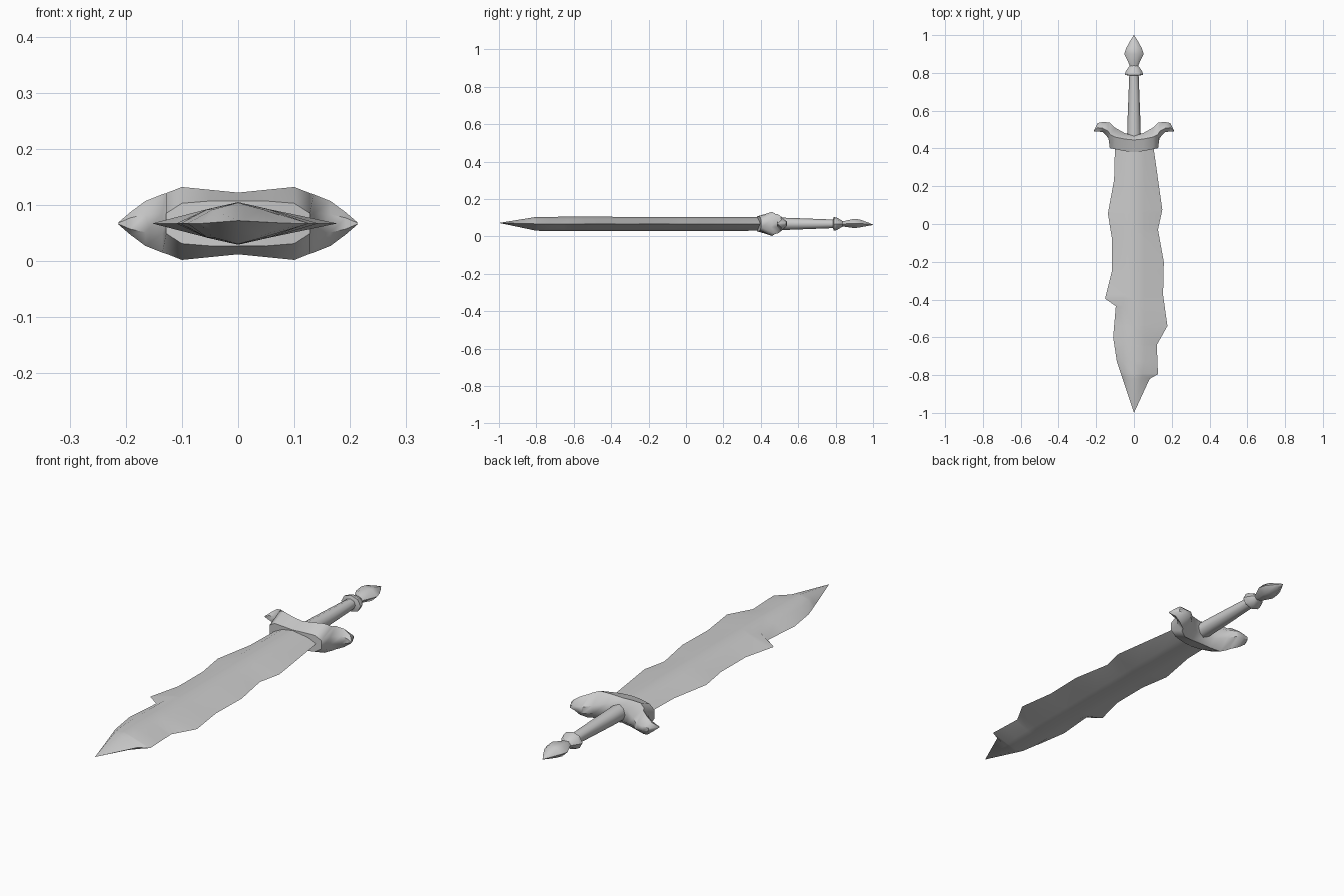
import bpy, bmesh, math

if "Cube" in bpy.data.objects:
    bpy.data.objects.remove(bpy.data.objects["Cube"])

ZC = 0.067  # height of the sword's mid plane


def loft(name, rings, angle):
    """Skin closed rings of equal length, cap the ends, shade smooth."""
    bm = bmesh.new()
    rows = [[bm.verts.new(p) for p in ring] for ring in rings]
    n = len(rows[0])
    for a, b in zip(rows, rows[1:]):
        for i in range(n):
            j = (i + 1) % n
            bm.faces.new((a[i], a[j], b[j], b[i]))
    bm.faces.new(rows[0])
    bm.faces.new(rows[-1][::-1])
    bmesh.ops.remove_doubles(bm, verts=bm.verts, dist=0.0005)
    bmesh.ops.recalc_face_normals(bm, faces=bm.faces)
    mesh = bpy.data.meshes.new(name)
    bm.to_mesh(mesh)
    bm.free()
    ob = bpy.data.objects.new(name, mesh)
    bpy.context.collection.objects.link(ob)
    bpy.context.view_layer.objects.active = ob
    ob.select_set(True)
    bpy.ops.object.shade_smooth_by_angle(angle=math.radians(angle))
    ob.select_set(False)
    return ob


def lerp_at(table, y):
    """Interpolate a (y, value) table that runs from high y to low y."""
    for (y0, v0), (y1, v1) in zip(table, table[1:]):
        if y1 <= y <= y0:
            return v0 + (v1 - v0) * (y0 - y) / (y0 - y1)
    return table[-1][1]


# Ragged blade: left edge, right edge and ridge height along y
left = [(0.43, -0.10), (0.235, -0.105), (0.055, -0.138), (-0.08, -0.116),
        (-0.25, -0.117), (-0.395, -0.153), (-0.435, -0.096), (-0.60, -0.110),
        (-0.73, -0.090), (-1.0, 0)]
right = [(0.43, 0.10), (0.075, 0.150), (-0.03, 0.127), (-0.20, 0.158),
         (-0.375, 0.154), (-0.54, 0.177), (-0.64, 0.121), (-0.795, 0.127),
         (-0.82, 0.083), (-1.0, 0)]
ridge = [(0.43, 0.037), (-0.65, 0.038), (-0.80, 0.037), (-1.0, 0)]
rings = []
for y in sorted({p[0] for p in left + right + ridge}, reverse=True):
    l, r, h = (lerp_at(t, y) for t in (left, right, ridge))
    zc = ZC + (0.005 * max(0, -0.8 - y) / 0.2)
    k = min(1, (y + 1) / 0.25)
    m = 0.055 * k
    rings.append([(l, y, zc), (-m, y, zc + h * 0.67), (0, y, zc + h),
                  (m, y, zc + h * 0.67), (r, y, zc),
                  (m, y, zc - h * 0.67), (0, y, zc - h), (-m, y, zc - h * 0.67)])
loft("blade", rings, 75)

# Curved guard: x, front y, front half height, peak y, peak height, back y, back height
half = [(0, 0.380, 0.040, 0.445, 0.055, 0.465, 0.035),
        (0.05, 0.386, 0.040, 0.450, 0.060, 0.482, 0.030),
        (0.10, 0.396, 0.036, 0.460, 0.065, 0.510, 0.018),
        (0.128, 0.402, 0.018, 0.475, 0.054, 0.536, 0.014),
        (0.135, 0.455, 0.018, 0.490, 0.052, 0.538, 0.013),
        (0.165, 0.486, 0.016, 0.507, 0.040, 0.540, 0.010),
        (0.192, 0.490, 0.010, 0.510, 0.020, 0.535, 0.006),
        (0.213, 0.489, 0.001, 0.491, 0.002, 0.493, 0.001)]
stations = [(-s[0],) + s[1:] for s in half[:0:-1]] + half
loft("guard", [[(x, f, ZC + fh), (x, p, ZC + ph), (x, b, ZC + bh),
                (x, b, ZC - bh), (x, p, ZC - ph), (x, f, ZC - fh)]
               for x, f, fh, p, ph, b, bh in stations], 50)


def spindle(name, profile, sides, angle):
    """Loft elliptical rings along y from (y, half width, half height, centre z)."""
    step = 2 * math.pi / sides
    loft(name, [[(w * math.cos(i * step), y, z + h * math.sin(i * step))
                 for i in range(sides)] for y, w, h, z in profile], angle)


# Grip, collar and pommel
spindle("grip", [(0.43, 0.037, 0.035, ZC), (0.55, 0.034, 0.032, ZC),
                 (0.81, 0.024, 0.022, ZC)], 8, 60)
spindle("collar", [(0.785, 0.026, 0.023, ZC), (0.79, 0.047, 0.036, ZC),
                   (0.805, 0.046, 0.034, ZC), (0.832, 0.028, 0.018, ZC),
                   (0.84, 0.018, 0.014, ZC)], 8, 40)
spindle("pommel", [(0.825, 0.020, 0.014, ZC), (0.845, 0.025, 0.017, ZC),
                   (0.90, 0.051, 0.029, 0.069), (0.93, 0.042, 0.024, 0.069),
                   (0.975, 0.017, 0.010, 0.065), (1.0, 0.001, 0.001, 0.062)], 6, 50)
